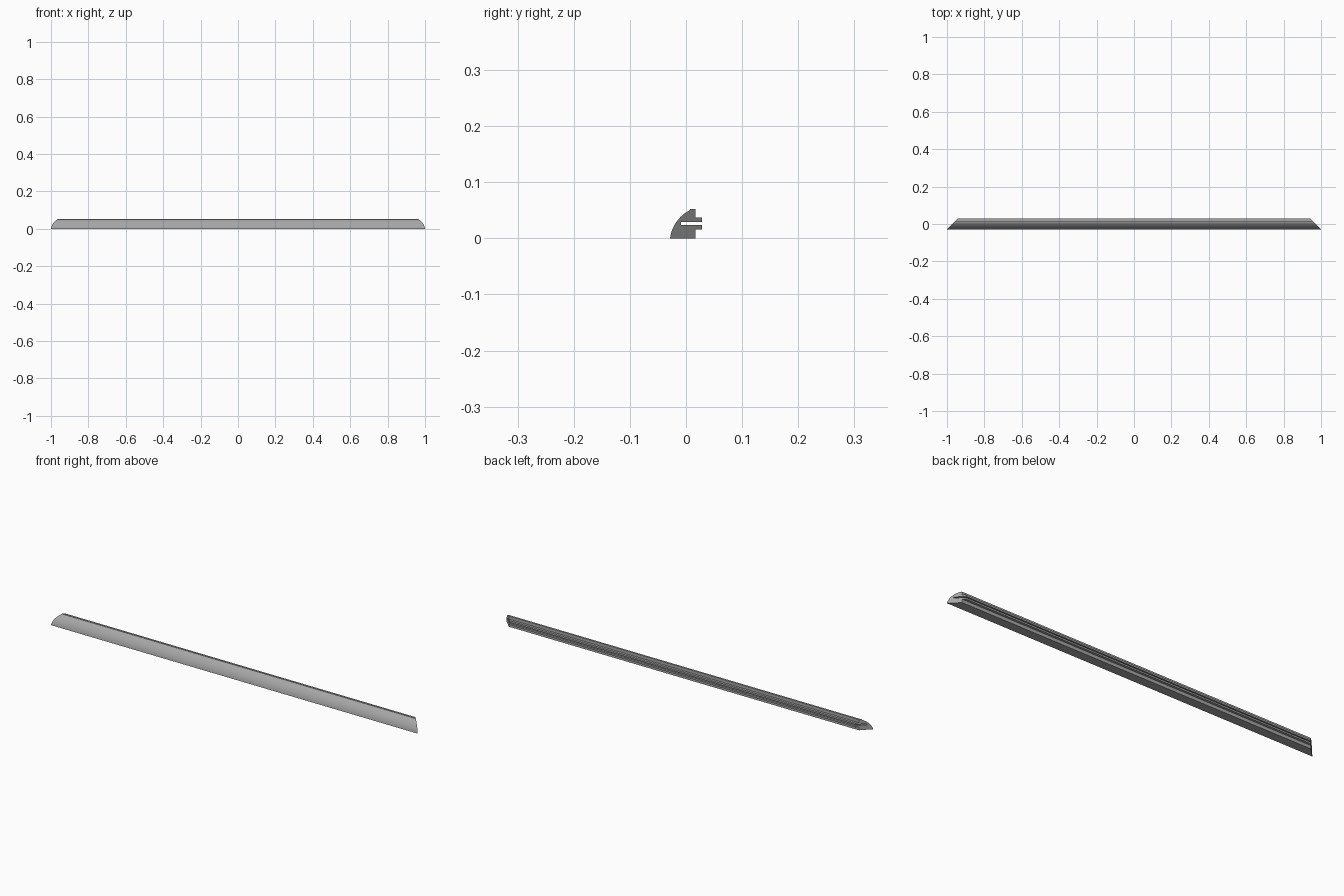
import bpy, bmesh, math

if "Cube" in bpy.data.objects:
    bpy.data.objects.remove(bpy.data.objects["Cube"])

FRONT, BACK = -0.0285, 0.0285

# Curved front face, from the bottom front edge up to the top lip
p0, p1 = (FRONT, 0.0), (0.0075, 0.0505)
turn, steps = math.radians(56), 12
dy, dz = p1[0] - p0[0], p1[1] - p0[1]
chord = math.hypot(dy, dz)
radius = chord / (2 * math.sin(turn / 2))
apothem = radius * math.cos(turn / 2)
cy = (p0[0] + p1[0]) / 2 + dz / chord * apothem
cz = (p0[1] + p1[1]) / 2 - dy / chord * apothem
start = math.atan2(p0[1] - cz, p0[0] - cy) % (2 * math.pi)
profile = [(cy + radius * math.cos(start - turn * i / steps),
            cz + radius * math.sin(start - turn * i / steps))
           for i in range(steps + 1)]

# Top lip, two back tongues with the slot between them, stepped foot
profile += [(0.0075, 0.0525), (0.0168, 0.0525), (0.0168, 0.0375), (BACK, 0.0375),
            (BACK, 0.029), (-0.009, 0.029), (-0.009, 0.024), (BACK, 0.024),
            (BACK, 0.016), (0.0168, 0.016), (0.0168, 0.0)]

# Sweep along x with 45 degree mitred ends
bm = bmesh.new()
left, right = [[bm.verts.new((s * (1 - (y - FRONT)), y, z)) for y, z in profile]
               for s in (-1, 1)]
n = len(profile)
for i in range(n):
    j = (i + 1) % n
    bm.faces.new((left[i], left[j], right[j], right[i]))
caps = [bm.faces.new(left), bm.faces.new(right)]
bmesh.ops.recalc_face_normals(bm, faces=bm.faces)
bmesh.ops.triangulate(bm, faces=caps)

mesh = bpy.data.meshes.new("mitred_trim_strip")
bm.to_mesh(mesh)
bm.free()
strip = bpy.data.objects.new("mitred_trim_strip", mesh)
bpy.context.collection.objects.link(strip)

# Dark grey finish
finish = bpy.data.materials.new("dark_grey")
finish.diffuse_color = (0.38, 0.38, 0.38, 1)
finish.use_nodes = True
finish.node_tree.nodes["Principled BSDF"].inputs["Base Color"].default_value = finish.diffuse_color
mesh.materials.append(finish)

bpy.context.view_layer.objects.active = strip
strip.select_set(True)
bpy.ops.object.shade_smooth_by_angle(angle=math.radians(20))
